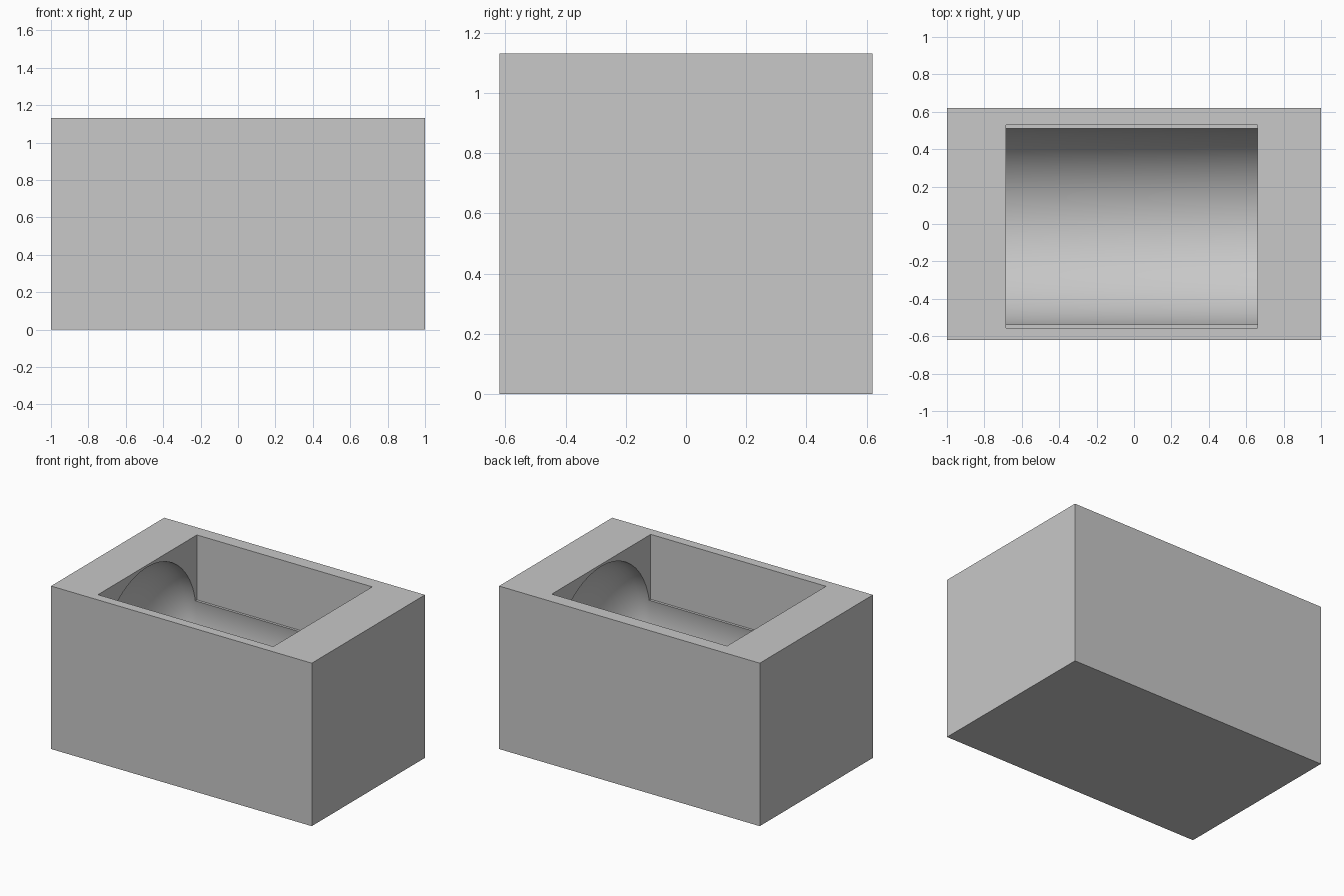
import bpy, bmesh, math
from mathutils import Matrix

if "Cube" in bpy.data.objects:
    bpy.data.objects.remove(bpy.data.objects["Cube"])

# overall block and cavity dimensions
W, D, H = 2.0, 1.24, 1.13
X0, X1 = -0.685, 0.66          # pocket ends
Y0, Y1 = -0.556, 0.528         # pocket sides
LEDGE_Z = 0.68                 # pocket floor, just above the bore axis
BORE_Y, BORE_Z, R = -0.014, 0.58, 0.535
DOME = R / 2                   # depth of the domed bore ends
SEGMENTS, RINGS = 48, 12


def add_object(name, bm):
    mesh = bpy.data.meshes.new(name)
    bmesh.ops.recalc_face_normals(bm, faces=bm.faces)
    bm.to_mesh(mesh)
    bm.free()
    obj = bpy.data.objects.new(name, mesh)
    bpy.context.collection.objects.link(obj)
    return obj


def box(name, x0, x1, y0, y1, z0, z1):
    bm = bmesh.new()
    bmesh.ops.create_cube(bm, size=1)
    size = Matrix.Diagonal((x1 - x0, y1 - y0, z1 - z0, 1))
    move = Matrix.Translation(((x0 + x1) / 2, (y0 + y1) / 2, (z0 + z1) / 2))
    bm.transform(move @ size)
    return add_object(name, bm)


def domed_bore(name):
    # half-ellipse, straight wall, half-ellipse, turned around the x axis
    arc = [i / RINGS * math.pi / 2 for i in range(RINGS + 1)]
    profile = [(X0 - DOME * math.cos(a), R * math.sin(a)) for a in arc]
    profile += [(X1 + DOME * math.cos(a), R * math.sin(a)) for a in reversed(arc)]
    bm = bmesh.new()
    rings = []
    for x, r in profile[1:-1]:
        ring = []
        for s in range(SEGMENTS):
            t = 2 * math.pi * s / SEGMENTS
            ring.append(bm.verts.new((x, BORE_Y + r * math.cos(t), BORE_Z + r * math.sin(t))))
        rings.append(ring)
    for a, b in zip(rings, rings[1:]):
        for s in range(SEGMENTS):
            n = (s + 1) % SEGMENTS
            bm.faces.new((a[s], a[n], b[n], b[s]))
    for ring, (x, _) in ((rings[0], profile[0]), (rings[-1], profile[-1])):
        tip = bm.verts.new((x, BORE_Y, BORE_Z))
        for s in range(SEGMENTS):
            bm.faces.new((ring[s], ring[(s + 1) % SEGMENTS], tip))
    return add_object(name, bm)


# solid block
block = box("mould_block", -W / 2, W / 2, -D / 2, D / 2, 0, H)

# rectangular opening from the top, and the domed bore beneath it
cutters = [
    box("pocket_cutter", X0, X1, Y0, Y1, LEDGE_Z, H + 0.2),
    domed_bore("bore_cutter"),
]
for cutter in cutters:
    cutter.hide_render = True
    mod = block.modifiers.new(cutter.name, 'BOOLEAN')
    mod.operation = 'DIFFERENCE'
    mod.solver = 'EXACT'
    mod.object = cutter

# apply the cuts and remove the cutters
bpy.context.view_layer.update()
graph = bpy.context.evaluated_depsgraph_get()
cut_mesh = bpy.data.meshes.new_from_object(block.evaluated_get(graph))
block.modifiers.clear()
block.data = cut_mesh
for cutter in cutters:
    bpy.data.objects.remove(cutter)

# single grey colour
grey = bpy.data.materials.new("light_grey")
grey.diffuse_color = (0.58, 0.58, 0.58, 1)
grey.use_nodes = True
grey.node_tree.nodes["Principled BSDF"].inputs["Base Color"].default_value = grey.diffuse_color
block.data.materials.clear()
block.data.materials.append(grey)

# smooth bore, sharp block edges
bpy.ops.object.select_all(action='DESELECT')
block.select_set(True)
bpy.context.view_layer.objects.active = block
bpy.ops.object.shade_smooth_by_angle(angle=math.radians(30))
